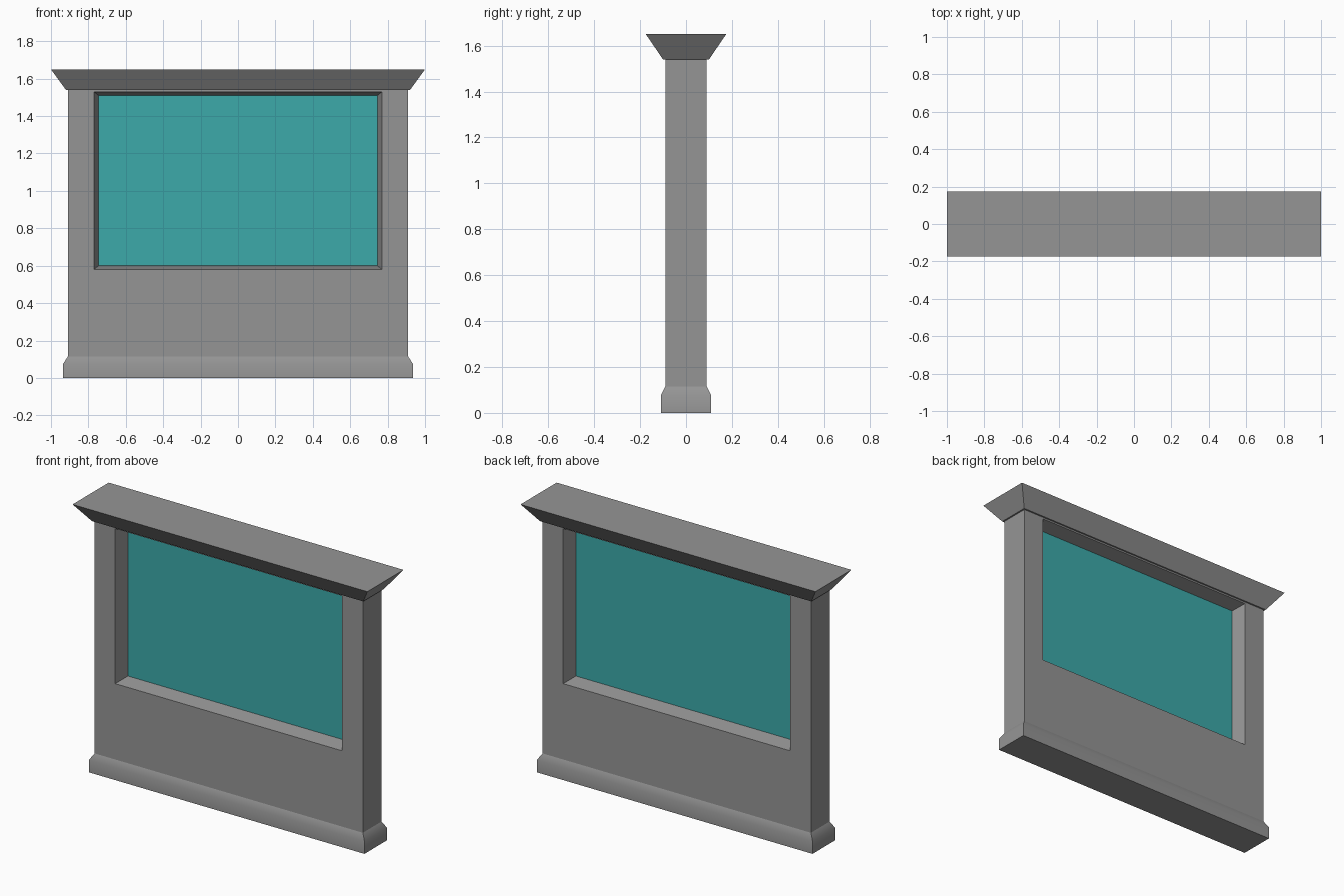
import bpy, bmesh, math

cube = bpy.data.objects.get("Cube")
if cube:
    bpy.data.objects.remove(cube, do_unlink=True)


def material(name, rgb):
    mat = bpy.data.materials.new(name)
    mat.use_nodes = True
    mat.diffuse_color = (*rgb, 1)
    mat.node_tree.nodes["Principled BSDF"].inputs["Base Color"].default_value = (*rgb, 1)
    return mat


stone = material("grey stone", (0.30, 0.30, 0.30))
glass = material("teal glass", (0.045, 0.40, 0.40))


def finish(name, bm, mat):
    bmesh.ops.recalc_face_normals(bm, faces=bm.faces)
    mesh = bpy.data.meshes.new(name)
    bm.to_mesh(mesh)
    bm.free()
    mesh.materials.append(mat)
    obj = bpy.data.objects.new(name, mesh)
    bpy.context.collection.objects.link(obj)
    return obj


def bridge(bm, a, b):
    for i in range(4):
        j = (i + 1) % 4
        bm.faces.new((a[i], a[j], b[j], b[i]))


CORNERS = ((-1, -1), (1, -1), (1, 1), (-1, 1))


def moulding(name, sections):
    """Stack of rectangles (half width, half depth, height), capped."""
    bm = bmesh.new()
    rings = [[bm.verts.new((sx * w, sy * d, z)) for sx, sy in CORNERS]
             for w, d, z in sections]
    for a, b in zip(rings, rings[1:]):
        bridge(bm, a, b)
    bm.faces.new(rings[0])
    bm.faces.new(rings[-1])
    return finish(name, bm, stone)


# Wall with a window opening that narrows towards the glass
HALF_DEPTH = 0.09
bm = bmesh.new()
loops = []
for w, y, low, high in ((0.91, -HALF_DEPTH, 0.0, 1.54),
                        (0.77, -HALF_DEPTH, 0.58, 1.53),
                        (0.745, 0.0, 0.60, 1.51),
                        (0.77, HALF_DEPTH, 0.58, 1.53),
                        (0.91, HALF_DEPTH, 0.0, 1.54)):
    loops.append([bm.verts.new((sx * w, y, low if sz < 0 else high))
                  for sx, sz in CORNERS])
for a, b in zip(loops, loops[1:] + loops[:1]):
    bridge(bm, a, b)
finish("window_wall", bm, stone)

# Glass pane in the middle of the wall
bm = bmesh.new()
bmesh.ops.create_cube(bm, size=1)
bmesh.ops.scale(bm, vec=(1.49, 0.004, 0.91), verts=bm.verts)
bmesh.ops.translate(bm, vec=(0, 0, 1.055), verts=bm.verts)
finish("window_glass", bm, glass)

# Flared cornice on top
moulding("cornice", ((0.92, 0.10, 1.54), (1.0, 0.175, 1.65)))

# Plinth with a softly shaded sloping top
plinth = moulding("plinth", ((0.935, 0.11, 0.0), (0.935, 0.11, 0.075), (0.91, 0.09, 0.115)))
bpy.ops.object.select_all(action="DESELECT")
plinth.select_set(True)
bpy.context.view_layer.objects.active = plinth
bpy.ops.object.shade_smooth_by_angle(angle=math.radians(40))
